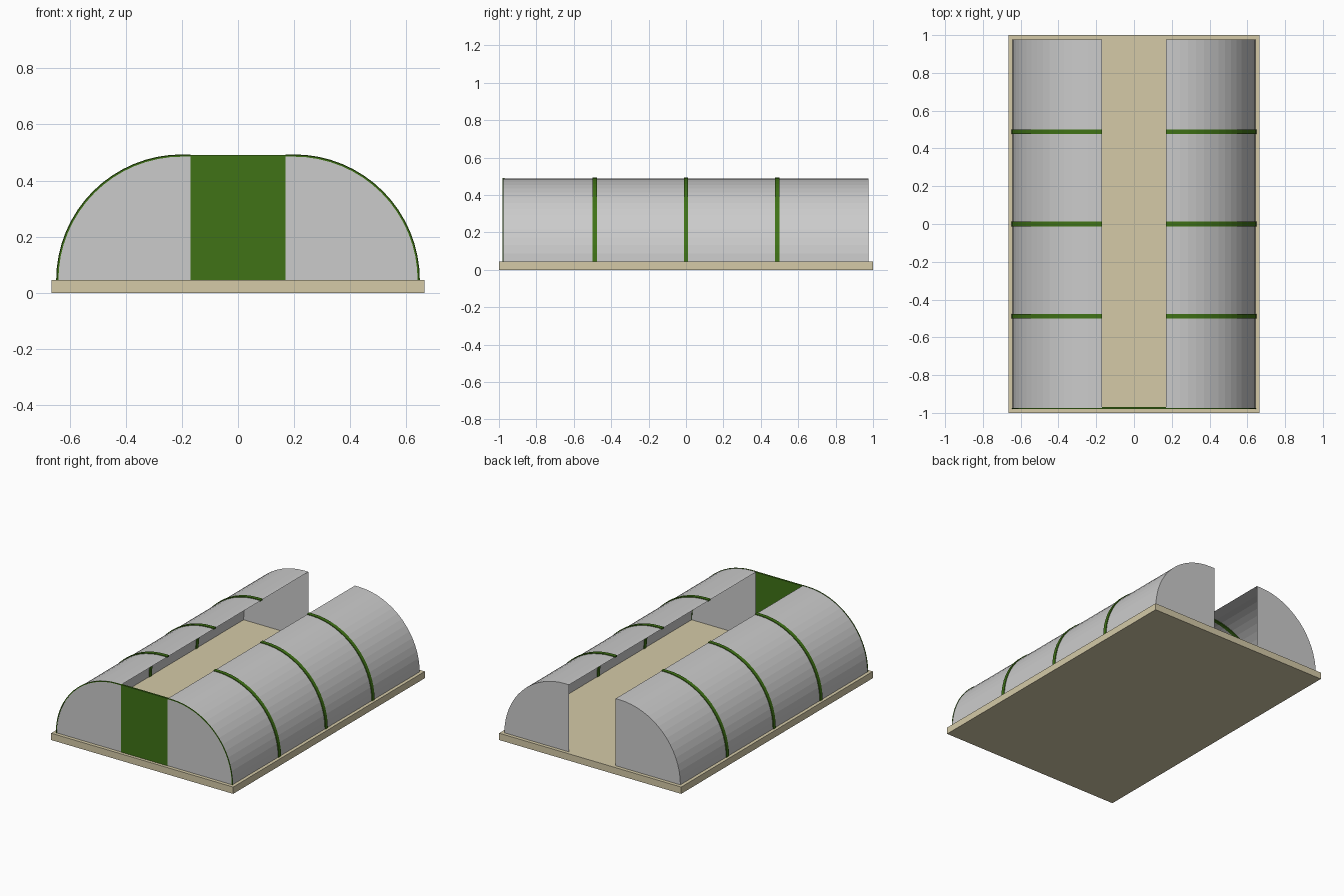
import bpy, bmesh, math

if "Cube" in bpy.data.objects:
    bpy.data.objects.remove(bpy.data.objects["Cube"])

FLOOR, EDGE, FLAT, R, SEG = 0.045, 0.17, 0.20, 0.443, 16
Y0, Y1 = -0.977, 0.977


def material(name, color):
    m = bpy.data.materials.new(name)
    m.diffuse_color = (*color, 1)
    m.use_nodes = True
    m.node_tree.nodes["Principled BSDF"].inputs["Base Color"].default_value = m.diffuse_color
    return m


tan = material("tan", (0.66, 0.59, 0.39))
green = material("green", (0.05, 0.17, 0.008))


def finish(name, bm, mat=None):
    bmesh.ops.recalc_face_normals(bm, faces=bm.faces)
    me = bpy.data.meshes.new(name)
    bm.to_mesh(me)
    bm.free()
    ob = bpy.data.objects.new(name, me)
    bpy.context.collection.objects.link(ob)
    if mat:
        me.materials.append(mat)
    return ob


def box(name, lo, hi, mat):
    bm = bmesh.new()
    bmesh.ops.create_cube(bm, size=1)
    for v in bm.verts:
        v.co = [(a + b) / 2 + c * (b - a) for a, b, c in zip(lo, hi, v.co)]
    return finish(name, bm, mat)


def arch(r):
    """Half-arch outline (x, z) from the roof edge down to the floor."""
    pts = [(EDGE, FLOOR + r)]
    for i in range(SEG + 1):
        a = math.pi / 2 * (1 - i / SEG)
        pts.append((FLAT + r * math.cos(a), FLOOR + r * math.sin(a)))
    return pts


def shell(name, side):
    """Curved roof, open on the inner side, with two end walls."""
    bm = bmesh.new()
    rows = [[bm.verts.new((side * x, y, z)) for x, z in arch(R)] for y in (Y0, Y1)]
    for i in range(SEG + 1):
        bm.faces.new((rows[0][i], rows[0][i + 1], rows[1][i + 1], rows[1][i]))
    for row, y in zip(rows, (Y0, Y1)):
        bm.faces.new(row + [bm.verts.new((side * EDGE, y, FLOOR))])
    return finish(name, bm)


def rib(name, side, y0, y1, r_in, r_out):
    bm = bmesh.new()
    outline = arch(r_out) + arch(r_in)[::-1]
    face = bm.faces.new([bm.verts.new((side * x, y0, z)) for x, z in outline])
    ext = bmesh.ops.extrude_face_region(bm, geom=[face], use_keep_orig=True)
    for v in ext["geom"]:
        if isinstance(v, bmesh.types.BMVert):
            v.co.y = y1
    return finish(name, bm, green)


# Base slab and front panel
box("base_slab", (-0.665, -1, 0), (0.665, 1, FLOOR), tan)
box("front_panel", (-EDGE, -0.98, FLOOR), (EDGE, -0.968, FLOOR + R + 0.002), green)

# Two half-arch shelters with ribs and a thin front trim
for side, label in ((-1, "left"), (1, "right")):
    shell(label + "_shelter", side)
    for i, y in enumerate((-0.488, 0, 0.488)):
        rib(f"{label}_rib_{i + 1}", side, y - 0.012, y + 0.012, R - 0.005, R + 0.005)
    rib(label + "_front_trim", side, Y0 - 0.002, Y0 + 0.002, R - 0.003, R + 0.003)
